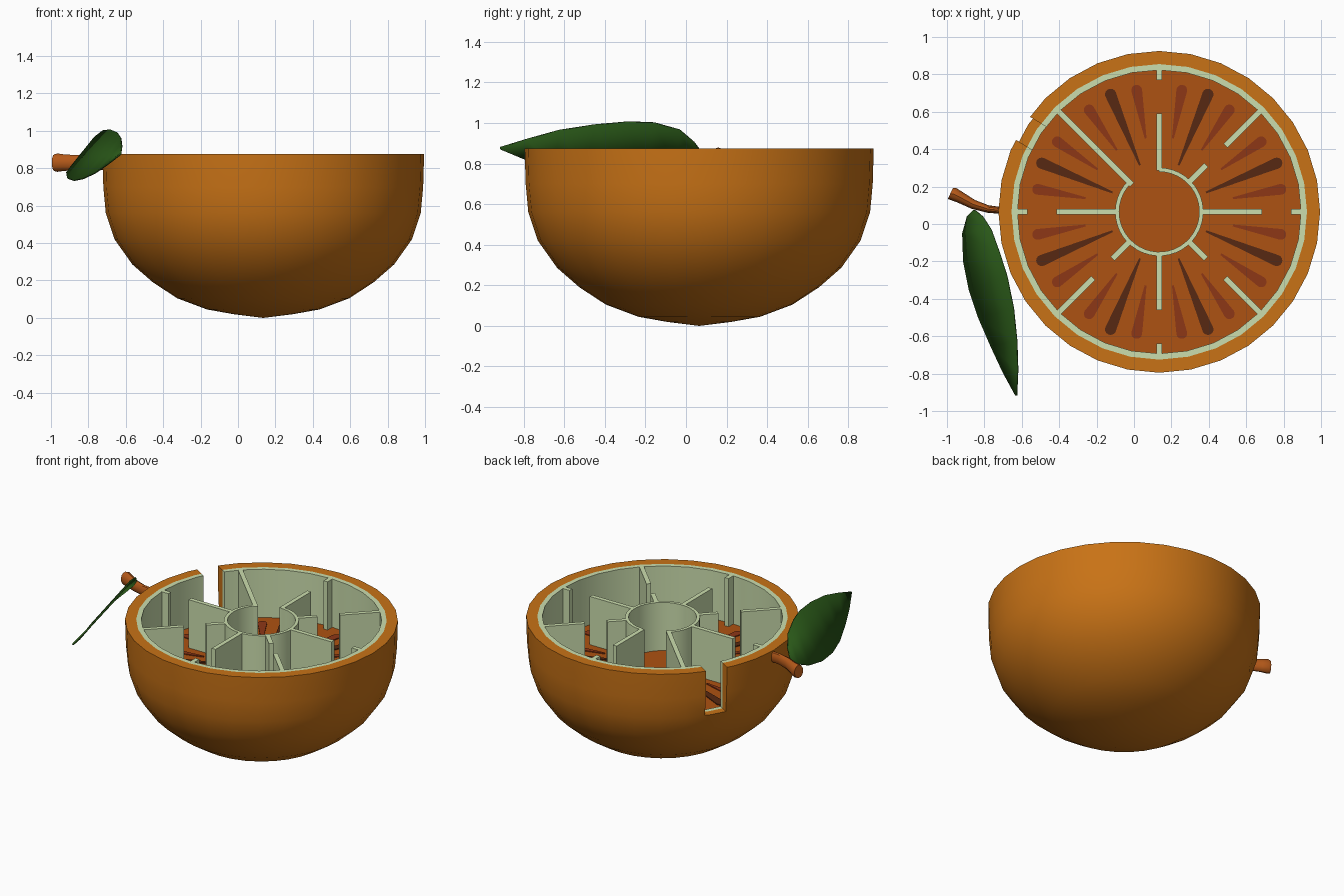
import bpy, bmesh
from math import sin, cos, pi, radians

if "Cube" in bpy.data.objects:
    bpy.data.objects.remove(bpy.data.objects["Cube"])

CX, CY = 0.135, 0.065      # bowl axis
TOP, FLOOR = 0.875, 0.54   # rim and maze floor heights


def material(name, rgb):
    m = bpy.data.materials.new(name)
    m.diffuse_color = (*rgb, 1)
    m.use_nodes = True
    m.node_tree.nodes["Principled BSDF"].inputs["Base Color"].default_value = m.diffuse_color
    return m


RIND = material("rind_orange", (0.58, 0.17, 0.008))
PULP = material("pulp_orange", (0.42, 0.085, 0.006))
PITH = material("pale_pith", (0.60, 0.73, 0.42))
RED = material("red_brown", (0.27, 0.038, 0.008))
DARK = material("dark_brown", (0.095, 0.022, 0.006))
STEM = material("stem_orange", (0.46, 0.10, 0.01))
LEAF = material("leaf_green", (0.022, 0.095, 0.009))


def finish(bm, name, mat, loc=(CX, CY, 0), smooth=True):
    bmesh.ops.remove_doubles(bm, verts=bm.verts, dist=1e-5)
    bmesh.ops.recalc_face_normals(bm, faces=bm.faces)
    me = bpy.data.meshes.new(name)
    bm.to_mesh(me)
    bm.free()
    ob = bpy.data.objects.new(name, me)
    ob.location = loc
    bpy.context.collection.objects.link(ob)
    if mat:
        me.materials.append(mat)
    if smooth:
        shade(ob)
    return ob


def activate(ob):
    bpy.ops.object.select_all(action='DESELECT')
    ob.select_set(True)
    bpy.context.view_layer.objects.active = ob


def shade(ob):
    activate(ob)
    bpy.ops.object.shade_smooth_by_angle(angle=radians(35))


def skin(bm, rings, closed=True):
    """Bridge successive rings of points with quads."""
    vs = [[bm.verts.new(p) for p in r] for r in rings]
    n = len(vs[0])
    for a, b in zip(vs, vs[1:]):
        for i in range(n if closed else n - 1):
            j = (i + 1) % n
            bm.faces.new((a[i], a[j], b[j], b[i]))
    return vs


def lathe(name, profile, mat, n=32):
    bm = bmesh.new()
    skin(bm, [[(r * cos(2 * pi * i / n), r * sin(2 * pi * i / n), z)
               for i in range(n)] for r, z in profile])
    return finish(bm, name, mat, smooth=False)


def prism(bm, outline, z0, z1):
    lo, hi = skin(bm, [[(x, y, z) for x, y in outline] for z in (z0, z1)])
    bm.faces.new(lo)
    bm.faces.new(hi)


def turned(points, deg):
    c, s = cos(radians(deg)), sin(radians(deg))
    return [(x * c - y * s, x * s + y * c) for x, y in points]


def bar(r0, r1, half):
    return [(r0, -half), (r1, -half), (r1, half), (r0, half)]


# Half-fruit bowl, pith lining and pulp floor
rind = lathe("rind_bowl", [(0, 0), (0.16, 0.02), (0.30, 0.045), (0.46, 0.105),
                           (0.59, 0.19), (0.70, 0.286), (0.795, 0.42),
                           (0.842, 0.56), (0.855, 0.70), (0.86, TOP),
                           (0.79, TOP), (0.79, 0.5), (0, 0.5)], RIND)
pith = lathe("pith_wall", [(0.758, 0.5), (0.79, 0.5), (0.79, TOP),
                           (0.758, TOP), (0.758, 0.5)], PITH)
shade(lathe("pulp_floor", [(0, 0.5), (0.77, 0.5), (0.77, FLOOR), (0, FLOOR)], PULP))

# Exit notch through rind and pith
bm = bmesh.new()
prism(bm, turned(bar(0.6, 1.0, 0.072), 148.5), 0.56, 1.0)
cutter = finish(bm, "notch_cutter", None, smooth=False)
cutter.hide_render = True
for ob in (rind, pith):
    mod = ob.modifiers.new("notch", 'BOOLEAN')
    mod.operation = 'DIFFERENCE'
    mod.solver = 'EXACT'
    mod.object = cutter
    activate(ob)
    bpy.ops.object.modifier_apply(modifier=mod.name)
    shade(ob)
bpy.data.objects.remove(cutter)

# Radial maze walls: angle, start radius, end radius
bm = bmesh.new()
walls = [(135, 0.205, 0.77)]
for a in (0, 90, 180, 270):
    walls += [(a, 0.22, 0.55 if a % 180 == 0 else 0.525), (a, 0.705, 0.77)]
for a in (45, 225, 315):
    walls += [(a, 0.22, 0.355), (a, 0.5, 0.77)]
for a, r0, r1 in walls:
    prism(bm, turned(bar(r0, r1, 0.015), a), FLOOR - 0.01, TOP)
finish(bm, "maze_walls", PITH, smooth=False)

# Open central ring wall
bm = bmesh.new()
angs = [radians(135 + 315 * i / 36) for i in range(37)]
sections = [[(r * cos(a), r * sin(a), z) for r, z in
             ((0.214, FLOOR - 0.01), (0.236, FLOOR - 0.01), (0.236, TOP), (0.214, TOP))]
            for a in angs]
vs = skin(bm, sections)
bm.faces.new(vs[0])
bm.faces.new(vs[-1])
finish(bm, "centre_ring", PITH)


# Teardrop pulp marks, three per segment
def drops(name, r0, r1, half, angles, mat):
    shape = [(r0, 0.005), (r0, -0.005)]
    shape += [(r1 - half + half * cos(t), half * sin(t))
              for t in (-pi / 2 + pi * i / 8 for i in range(9))]
    bm = bmesh.new()
    for a in angles:
        prism(bm, turned(shape, a), FLOOR - 0.005, FLOOR + 0.006)
    finish(bm, name, mat, smooth=False)


mids = [22.5 + 45 * i for i in range(8)]
drops("dark_pulp_marks", 0.27, 0.71, 0.03, mids, DARK)
drops("red_pulp_marks", 0.40, 0.69, 0.029,
      [m + d for m in mids for d in (-12, 12)], RED)

# Stem: x, y, half width, half height
bm = bmesh.new()
path = [(-0.69, 0.07, 0.018, 0.038), (-0.78, 0.08, 0.020, 0.038),
        (-0.86, 0.105, 0.025, 0.040), (-0.93, 0.143, 0.031, 0.044),
        (-0.965, 0.16, 0.035, 0.049), (-0.982, 0.163, 0.032, 0.045)]
rings = []
for k, (x, y, w, h) in enumerate(path):
    nx, ny = (0.15, 0.99) if k < 2 else (0.42, 0.91)
    rings.append([(x + nx * w * cos(t), y + ny * w * cos(t), 0.83 + h * sin(t))
                  for t in (2 * pi * i / 12 for i in range(12))])
vs = skin(bm, rings)
bm.faces.new(vs[0])
bm.faces.new(vs[-1])
finish(bm, "stem", STEM, (0, 0, 0))

# Leaf: strip between its low and high edges
low = [(-0.855, 0.075, 0.85), (-0.89, 0.04, 0.81), (-0.915, -0.05, 0.775),
       (-0.91, -0.2, 0.745), (-0.88, -0.35, 0.735), (-0.83, -0.5, 0.745),
       (-0.765, -0.65, 0.775), (-0.70, -0.79, 0.82), (-0.632, -0.915, 0.872)]
high = [(-0.845, 0.07, 0.865), (-0.81, 0.04, 0.905), (-0.765, -0.03, 0.965),
        (-0.72, -0.155, 1.0), (-0.68, -0.28, 1.005), (-0.645, -0.45, 0.99),
        (-0.627, -0.625, 0.963), (-0.622, -0.78, 0.92), (-0.628, -0.917, 0.878)]
bm = bmesh.new()
skin(bm, [low, high], closed=False)
leaf = finish(bm, "leaf", LEAF, (0, 0, 0))
sol = leaf.modifiers.new("thickness", 'SOLIDIFY')
sol.thickness = 0.01
sol.offset = 0
